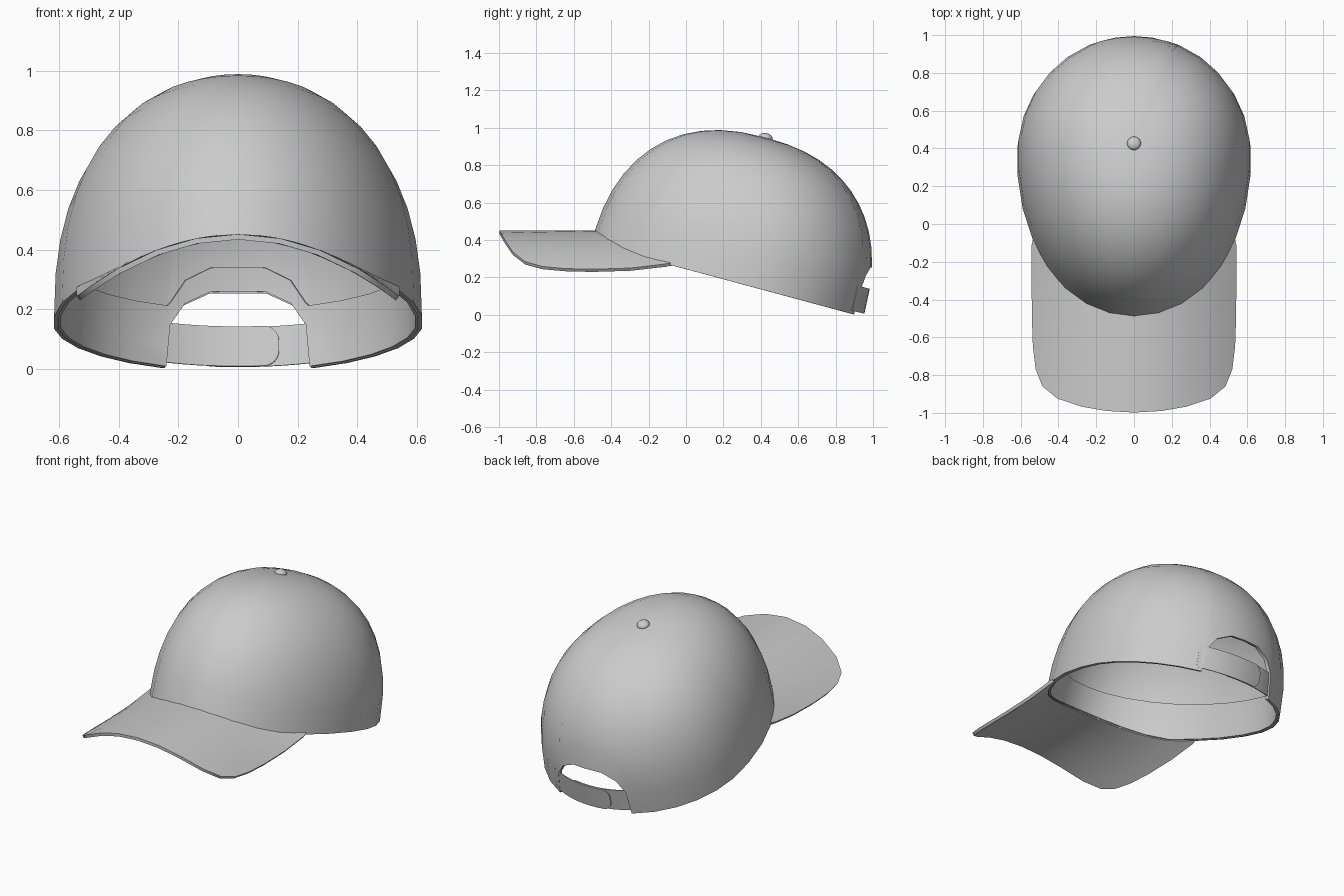
import bpy, bmesh
from math import sin, cos, asin, pi, radians, degrees, atan, sqrt

if "Cube" in bpy.data.objects:
    bpy.data.objects.remove(bpy.data.objects["Cube"])

TILT = atan(0.27)
S, C = sin(TILT), cos(TILT)
H, N = 0.79, 2.35          # dome height and superellipse power
POLE = -0.03               # dome peak position along the tilted rim plane


def dome(deg, q, inset=0.0):
    """Point on the tilted dome: angle from the back, height q above the rim plane."""
    a = radians(deg)
    h = H - inset
    k = max(0.0, 1 - (min(max(q, 0), h) / h) ** N) ** (1 / N)
    x = (0.62 - inset) * sin(a)
    p = 0.1 + ((0.625 if cos(a) > 0 else 0.885) - inset) * cos(a)
    x, p = x * k, POLE + (p - POLE) * k
    return (x, 0.25 + p * C + q * S, 0.1775 - p * S + q * C)


def bill_z(x, y):
    lift = min(max((y + 0.5) / 0.4, 0), 1) ** 2
    return 0.443 - 0.72 * x * x + 0.03 * lift * (x / 0.53) ** 2


def x_to_deg(x):
    return degrees(asin(x / 0.62))


# rear opening: half outline as (x, height)
ARCH = [(0, 0.268), (0.1, 0.265), (0.19, 0.22), (0.237, 0.145), (0.25, 0.0)]
ARCH_Q = {round(x_to_deg(x), 3): q for x, q in ARCH}


def rim(deg):
    """Height of the crown's lower edge at an angle."""
    d = round(min(deg, 360 - deg), 3)
    if d in ARCH_Q:
        return ARCH_Q[d]
    if d < 120:
        return 0.0
    q = 0.0
    for _ in range(4):
        x, y, z = dome(d, q)
        q += (bill_z(x, y) - z) / C
    return q


def grid(name, rows, closed=False, flip=False, thick=0.0, offset=-1):
    """Skin rows of points into a mesh, thicken it and shade it."""
    bm = bmesh.new()
    vs = [[bm.verts.new(p) for p in r] for r in rows]
    n = len(rows[0])
    for j in range(len(rows) - 1):
        for i in range(n if closed else n - 1):
            k = (i + 1) % n
            f = [vs[j][i], vs[j][k], vs[j + 1][k], vs[j + 1][i]]
            bm.faces.new(f[::-1] if flip else f)
    bmesh.ops.remove_doubles(bm, verts=bm.verts, dist=1e-5)
    me = bpy.data.meshes.new(name)
    bm.to_mesh(me)
    bm.free()
    ob = bpy.data.objects.new(name, me)
    bpy.context.collection.objects.link(ob)
    bpy.ops.object.select_all(action='DESELECT')
    bpy.context.view_layer.objects.active = ob
    ob.select_set(True)
    if thick:
        m = ob.modifiers.new("thickness", 'SOLIDIFY')
        m.thickness, m.offset = thick, offset
        bpy.ops.object.modifier_apply(modifier=m.name)
    bpy.ops.object.shade_smooth_by_angle(angle=radians(40))
    return ob


# column angles around the crown, mirrored left to right
half = [x_to_deg(x) for x, _ in ARCH] + list(range(36, 181, 12))
angles = half + [360 - d for d in half[-2:0:-1]]

# crown shell
ROWS = 11
rows = []
for j in range(ROWS + 1):
    t = sin(j / ROWS * pi / 2) ** (2 / N)
    rows.append([dome(d, rim(d) + (H - rim(d)) * t) for d in angles])
grid("crown", rows, closed=True, flip=True, thick=0.012)

# inner sweatband, rising over the rear opening
rows = []
for j in range(4):
    row = []
    for d in angles:
        lo = rim(d) + 0.002
        hi = max(0.21, rim(d) + 0.08)
        row.append(dome(d, lo + (hi - lo) * j / 3, 0.013))
    rows.append(row)
grid("sweatband", rows, closed=True, flip=True, thick=0.01)

# bill: from the crown's front edge to a rounded outline
OUT = [(0.537, -0.11), (0.537, -0.3), (0.535, -0.5), (0.53, -0.65), (0.515, -0.77),
       (0.48, -0.86), (0.4, -0.925), (0.27, -0.968), (0.14, -0.99), (0, -0.998)]
outer = OUT + [(-x, y) for x, y in OUT[-2::-1]]
rows = []
for j in range(7):
    v = j / 6
    row = []
    for i, (ox, oy) in enumerate(outer):
        d = 120 + 120 * i / (len(outer) - 1)
        ix, iy, _ = dome(d, rim(d), 0.008)
        x, y = ix + (ox - ix) * v, iy + (oy - iy) * v
        row.append((x, y, bill_z(x, y)))
    rows.append(row)
grid("bill", rows, flip=True, thick=0.018, offset=0)


# two overlapping straps with rounded tips
def strap(name, side, inset):
    r, hh, tip, start = 0.05, 0.068, -0.14, 0.28
    dist = [r * (1 - cos(i / 6 * pi / 2)) for i in range(7)]
    dist += [r + (start - tip - r) * i / 8 for i in range(1, 9)]
    cols = []
    for d in dist:
        e = hh - r + sqrt(max(0, r * r - max(0, r - d) ** 2))
        cols.append((side * (tip + d), e))
    rows = [[dome(x_to_deg(x), 0.086 + s * e, inset) for x, e in cols] for s in (-1, 1)]
    grid(name, rows, flip=side > 0, thick=0.006)


strap("outer_strap", 1, 0.001)
strap("inner_strap", -1, 0.009)

# top button
bpy.ops.mesh.primitive_uv_sphere_add(segments=16, ring_count=10, radius=0.037,
                                     location=dome(0, H), rotation=(-TILT, 0, 0))
button = bpy.context.object
button.name = "top_button"
button.scale.z = 0.65
bpy.ops.object.shade_smooth_by_angle(angle=radians(40))
